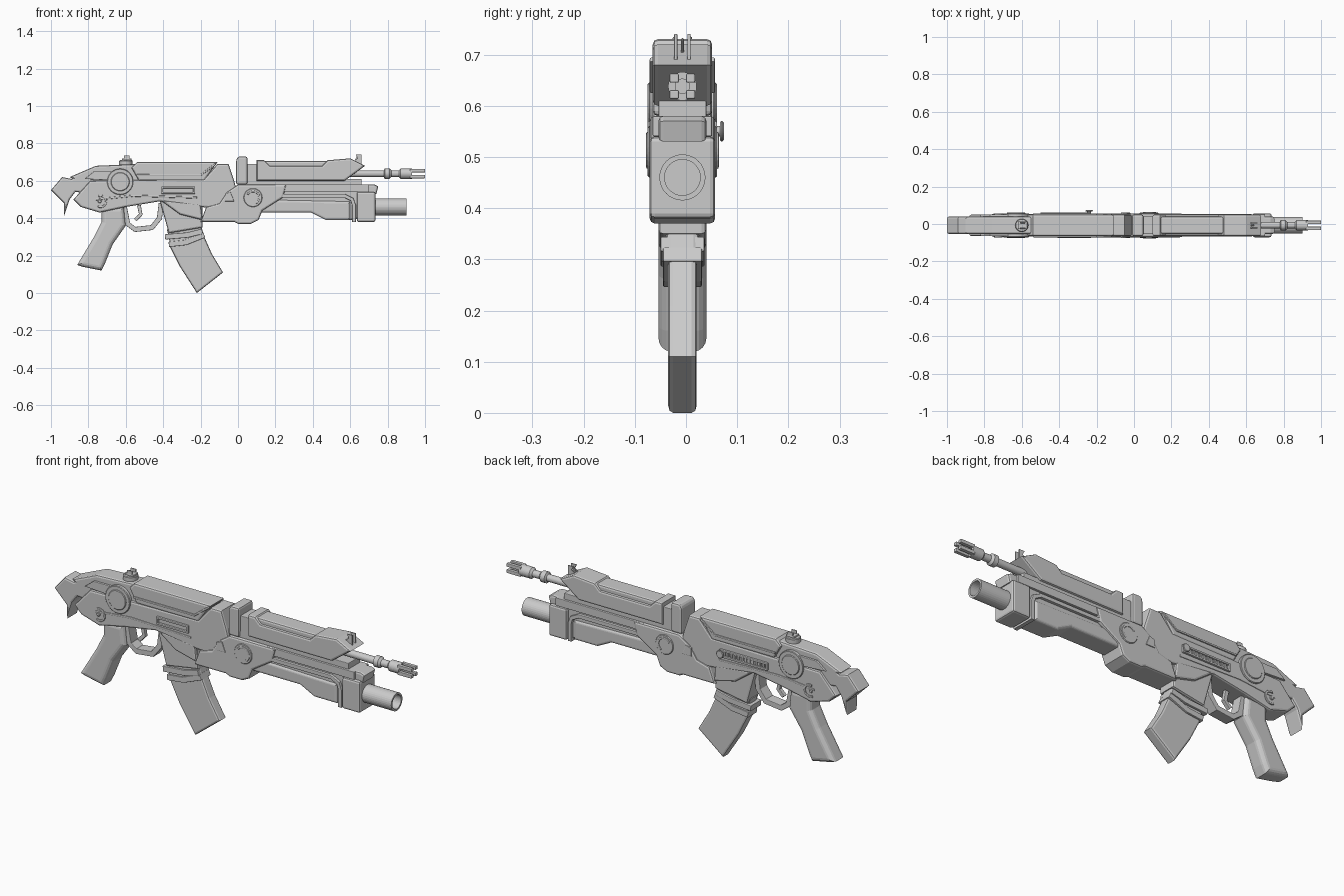
import bpy, bmesh, math
from mathutils import Vector, Matrix

# Shared half thicknesses, from the thinnest part to the proudest plate
MIDDLE = -.007
BLADE, THIN, SLIM, CORE, BODY, PROUD = .004, .028, .038, .047, .058, .064
RAISED = PROUD + BLADE
# Shared edge softness
CRISP, SOFT, ROUND = .003, .01, .026

if "Cube" in bpy.data.objects:
    bpy.data.objects.remove(bpy.data.objects["Cube"], do_unlink=True)

grey = bpy.data.materials.new("plain_grey")
grey.use_nodes = True
colour = (.6, .6, .6, 1)
grey.diffuse_color = colour
grey.node_tree.nodes["Principled BSDF"].inputs["Base Color"].default_value = colour
parts = []


def finish(name, bm):
    bmesh.ops.recalc_face_normals(bm, faces=bm.faces)
    mesh = bpy.data.meshes.new(name)
    bm.to_mesh(mesh)
    bm.free()
    mesh.materials.append(grey)
    obj = bpy.data.objects.new(name, mesh)
    bpy.context.collection.objects.link(obj)
    parts.append(obj)


def prism(name, outline, half, bevel=SOFT, corners=False, y=MIDDLE):
    """Side outline (x, z) extruded across y, with softened rims."""
    bm = bmesh.new()
    near = [bm.verts.new((x, y - half, z)) for x, z in outline]
    far = [bm.verts.new((x, y + half, z)) for x, z in outline]
    bm.faces.new(near)
    bm.faces.new(reversed(far))
    for i in range(len(outline)):
        bm.faces.new((near[i - 1], far[i - 1], far[i], near[i]))
    bmesh.ops.recalc_face_normals(bm, faces=bm.faces)
    edges = [e for e in bm.edges
             if corners or abs(e.verts[0].co.y - e.verts[1].co.y) < half]
    bmesh.ops.bevel(bm, geom=edges, offset=bevel, segments=4 if bevel > SOFT else 2,
                    profile=.5, affect='EDGES', clamp_overlap=True)
    finish(name, bm)


def block(name, left, right, bottom, top, half, bevel=CRISP, y=MIDDLE):
    """Box with every edge softened."""
    outline = [(left, bottom), (right, bottom), (right, top), (left, top)]
    prism(name, outline, half, bevel, True, y)


def strip(name, path, width, half, bevel=CRISP):
    """Band of constant width following a side path."""
    points = [Vector(p) for p in path]
    upper, lower = [], []
    for i, point in enumerate(points):
        ahead = points[min(i + 1, len(points) - 1)] - points[max(i - 1, 0)]
        offset = Vector((-ahead.y, ahead.x)).normalized() * width / 2
        upper.append(point + offset)
        lower.append(point - offset)
    prism(name, upper + lower[::-1], half, bevel)


def lathe(name, profile, centre, axis='X', sides=32):
    """Profile of (distance, radius) spun around an axis through centre."""
    bm = bmesh.new()
    rings = []
    for along, radius in profile:
        angles = [math.tau * k / sides for k in range(sides)]
        rings.append([bm.verts.new((along, radius * math.cos(a), radius * math.sin(a)))
                      for a in angles])
    for first, second in zip(rings, rings[1:]):
        for k in range(sides):
            bm.faces.new((first[k - 1], first[k], second[k], second[k - 1]))
    bmesh.ops.remove_doubles(bm, verts=bm.verts, dist=CRISP / sides)
    turn = {'X': Matrix(), 'Y': Matrix.Rotation(math.pi / 2, 4, 'Z'),
            'Z': Matrix.Rotation(-math.pi / 2, 4, 'Y')}[axis]
    bmesh.ops.transform(bm, matrix=Matrix.Translation(centre) @ turn, verts=bm.verts)
    finish(name, bm)


def disc(name, x, z, radius, half, y=MIDDLE, axis='Y'):
    """Round plate with a chamfered rim."""
    flat, rim = radius - CRISP, half - CRISP
    lathe(name, [(-half, 0), (-half, flat), (-rim, radius),
                 (rim, radius), (half, flat), (half, 0)], (x, y, z), axis)


def arc(x, z, radius, start, stop, steps=12):
    angles = [math.radians(start + (stop - start) * i / steps) for i in range(steps + 1)]
    return [(x + radius * math.cos(a), z + radius * math.sin(a)) for a in angles]


# Stock: hooked butt and cheek
prism("stock_hook", [(-1, .55), (-.94, .62), (-.89, .61), (-.82, .65), (-.74, .65), (-.74, .53),
                     (-.87, .54), (-.9, .5), (-.93, .41), (-.93, .48)], CORE)
prism("cheek", [(-.9, .62), (-.76, .68), (-.53, .69), (-.53, .57), (-.82, .57)], CORE)
prism("cheek_panel", [(-.82, .61), (-.77, .65), (-.67, .65), (-.64, .6)], BODY, CRISP)

# Receiver
prism("receiver", [(-.88, .5), (-.79, .6), (-.18, .61), (-.11, .69), (-.05, .69), (-.02, .6),
                   (.02, .44), (-.2, .46), (-.42, .49), (-.6, .46), (-.74, .43), (-.84, .46)], BODY)
prism("top_cover", [(-.57, .67), (-.54, .7), (-.11, .7), (-.18, .6), (-.53, .6)], BODY)
strip("cover_lip", [(-.54, .63), (-.2, .63), (-.12, .69)], SOFT, PROUD)
strip("receiver_seam", [(-.76, .5), (-.56, .52), (-.22, .51)], SOFT, PROUD - CRISP)
disc("pivot_ring", -.63, .595, .07, PROUD)
disc("pivot_cap", -.63, .595, .05, RAISED)
strip("scroll_trim", arc(-.735, .49, .03, -120, 110), SOFT, PROUD)
disc("scroll_stud", -.74, .49, SOFT, PROUD)

# Port frame on the near side, toothed track and knob on the far side
for side, name, rear in ((-1, "port", -.41), (1, "track", -.5)):
    face = MIDDLE + side * BODY
    for z in (.53, .56):
        block(name + "_rail", rear, -.23, z, z + SOFT, SOFT, CRISP, face)
    for x in (rear, -.24):
        block(name + "_end", x, x + SOFT, .53, .57, SOFT, CRISP, face)
for i in range(12):
    x = -.48 + i * .02
    block("track_tooth", x, x + SOFT, .54, .56, CRISP * 2, CRISP / 3, MIDDLE + BODY)
disc("knob_stem", -.24, .55, SOFT, SOFT, .06)
disc("charging_knob", -.24, .55, .02, BLADE, .07)

# Rear sight
disc("rear_sight_base", -.6, .69, .035, .02, MIDDLE, 'Z')
block("rear_sight_bar", -.62, -.57, .71, .72, .02)
for side in (-1, 1):
    block("rear_sight_ear", -.61, -.58, .7, .735, BLADE, CRISP, MIDDLE + side * .015)

# Pistol grip, trigger and guard
prism("grip", [(-.86, .15), (-.77, .3), (-.73, .38), (-.73, .46), (-.61, .46), (-.6, .36),
               (-.67, .26), (-.71, .16), (-.73, .12), (-.83, .14)], CORE, ROUND)
strip("trigger_guard", [(-.61, .47), (-.59, .37), (-.55, .34), (-.46, .35), (-.42, .4), (-.41, .48)],
      THIN, THIN)
strip("trigger", [(-.53, .47), (-.52, .42), (-.55, .39)], .02, SOFT)

# Magazine well, collar bands and magazine
prism("well_flare", [(-.42, .5), (-.2, .48), (-.19, .39), (-.31, .42)], BODY)
prism("magazine_well", [(-.42, .5), (-.19, .49), (-.19, .35), (-.37, .32)], CORE)
prism("magazine_core", [(-.38, .34), (-.2, .37), (-.18, .3), (-.36, .25)], THIN + BLADE)
strip("magazine_collar", [(-.39, .3), (-.27, .31), (-.19, .33)], THIN, CORE - BLADE)
strip("magazine_band", [(-.37, .26), (-.28, .27), (-.18, .31)], THIN, SLIM)
prism("magazine", [(-.37, .26), (-.18, .3), (-.14, .21), (-.08, .11), (-.22, 0), (-.31, .14)], THIN)

# Collar joining receiver and fore-end
prism("collar", [(-.2, .38), (-.17, .46), (-.1, .48), (-.06, .54), (0, .58), (.26, .58), (.24, .51),
                 (.13, .44), (.11, .39), (.07, .37), (0, .37), (-.02, .38)], PROUD)
disc("collar_disc", .08, .51, .05, RAISED)
strip("disc_crescent", arc(.08, .51, .034, -60, 150), SOFT, RAISED + CRISP)
prism("collar_latch", [(-.07, .49), (-.07, .53), (-.04, .54), (-.02, .49)], RAISED, CRISP)

# Top blocks and upper shroud
prism("riser_block", [(-.01, .58), (-.01, .71), (0, .73), (.05, .73), (.05, .58)], BODY, SOFT, True)
block("riser_step", .05, .11, .59, .69, CORE)
prism("shroud", [(.1, .6), (.1, .71), (.14, .71), (.17, .68), (.45, .68), (.48, .71), (.6, .72),
                 (.68, .68), (.57, .6)], BODY)
block("shroud_insert", .13, .5, .62, .705, CORE, SOFT)
block("shroud_rail", 0, .66, .55, .61, CORE)
strip("front_sight_post", [(.62, .69), (.64, .73)], SOFT, CRISP)
for side in (-1, 1):
    prism("front_sight_ear", [(.61, .7), (.66, .68), (.66, .74), (.63, .74), (.64, .72)],
          CRISP, CRISP / 3, y=MIDDLE + side * .013)

# Fore-end
fore_end = [(.6, .39), (.47, .39), (.39, .43), (.1, .43)]
prism("fore_end", [(.1, .56), (.66, .56), (.66, .4)] + fore_end, CORE)
prism("hand_hold", [(.12, .5), (.6, .49)] + fore_end, BODY - CRISP, ROUND / 2)
block("upper_guard", .2, .7, .54, .58, BODY)
strip("guard_trim", [(.17, .52), (.57, .52), (.61, .5), (.62, .47), (.62, .38)], .02, PROUD - CRISP)
block("front_cap", .635, .735, .38, .54, PROUD, SOFT)
prism("cap_hinge", [(.66, .53), (.66, .58), (.73, .58), (.75, .57), (.74, .53)], CORE)

# Barrels and muzzle
bore, wall = .035, .045
lathe("lower_barrel", [(.7, 0), (.7, wall), (.9, wall), (.9, bore), (.74, bore), (.74, 0)],
      (0, MIDDLE, .46))
rod, bore = .018, .014
lathe("upper_barrel", [(.55, 0), (.55, rod), (.78, rod), (.785, THIN), (.81, THIN), (.82, rod),
                       (.86, rod), (.87, THIN), (.93, THIN), (.93, bore), (.88, bore), (.88, 0)],
      (0, MIDDLE, .638))
for side in (-1, 1):
    for z in (.613, .645):
        block("muzzle_prong", .92, 1, z, z + rod, rod / 2, CRISP, MIDDLE + side * .016)

# Smooth shading with crisp edges
for obj in bpy.context.view_layer.objects:
    obj.select_set(obj in parts)
bpy.context.view_layer.objects.active = parts[0]
bpy.ops.object.shade_smooth_by_angle(angle=math.radians(35))
